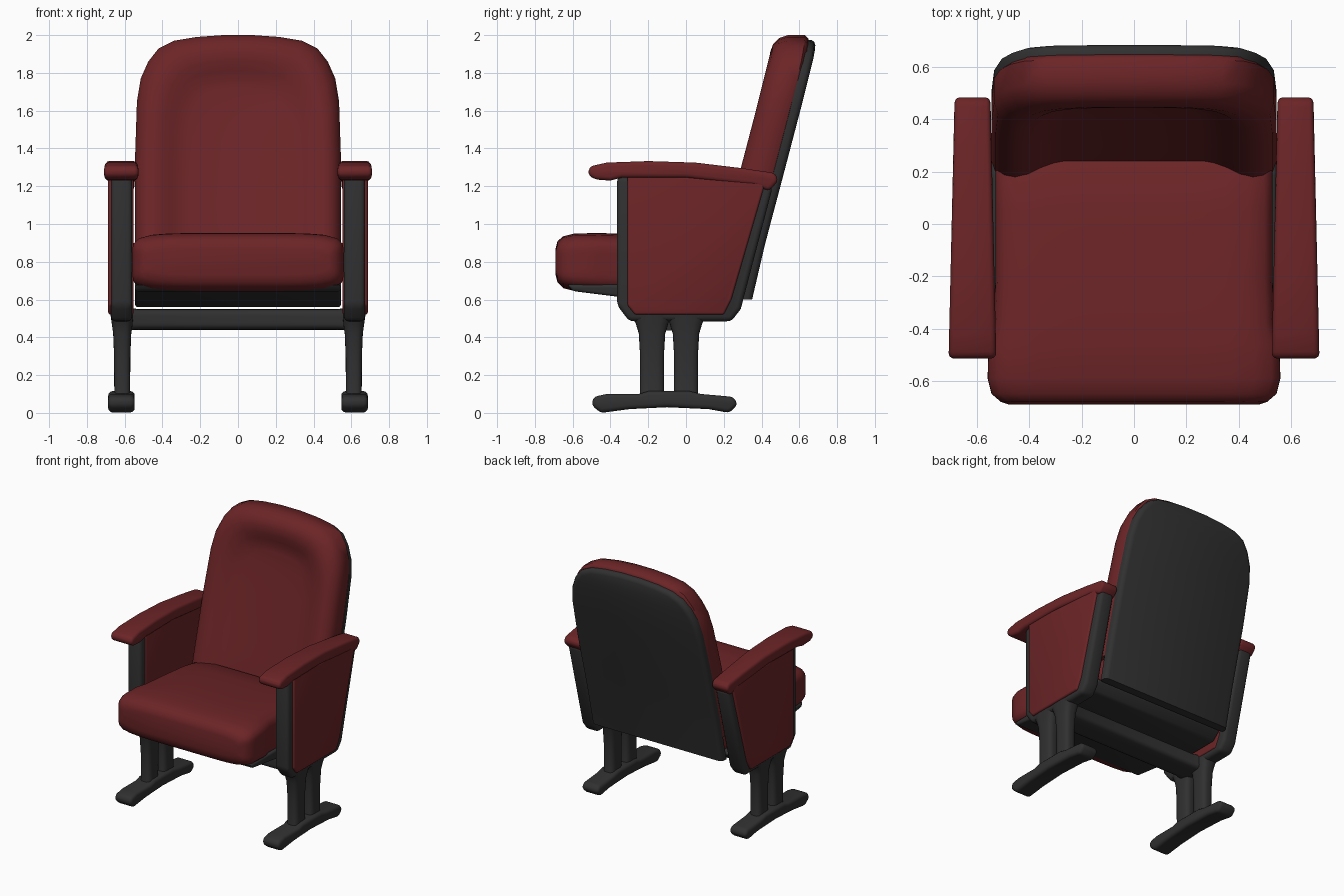
import bpy, bmesh, math

if "Cube" in bpy.data.objects:
    bpy.data.objects.remove(bpy.data.objects["Cube"], do_unlink=True)


def material(name, rgb):
    m = bpy.data.materials.new(name)
    m.use_nodes = True
    m.diffuse_color = (*rgb, 1)
    bsdf = m.node_tree.nodes["Principled BSDF"]
    bsdf.inputs["Base Color"].default_value = (*rgb, 1)
    bsdf.inputs["Roughness"].default_value = 0.8
    return m


RED = material("dark red fabric", (0.15, 0.018, 0.02))
GREY = material("charcoal metal", (0.03, 0.03, 0.03))


def finish(name, bm, mat, angle=50):
    bmesh.ops.recalc_face_normals(bm, faces=bm.faces)
    me = bpy.data.meshes.new(name)
    bm.to_mesh(me)
    bm.free()
    for p in me.polygons:
        p.use_smooth = True
    me.set_sharp_from_angle(angle=math.radians(angle))
    me.materials.append(mat)
    ob = bpy.data.objects.new(name, me)
    bpy.context.collection.objects.link(ob)
    return ob


def prism(name, profile, x0, x1, mat, bevel, shape=None):
    """Extrude a (y, z) profile from x0 to x1 and round its edges."""
    bm = bmesh.new()
    a, b = ([bm.verts.new((x, y, z)) for y, z in profile] for x in (x0, x1))
    bm.faces.new(a)
    bm.faces.new(b)
    for i in range(len(a)):
        bm.faces.new((a[i - 1], a[i], b[i], b[i - 1]))
    bmesh.ops.recalc_face_normals(bm, faces=bm.faces)
    edges = [e for e in bm.edges if e.calc_face_angle(0) > 0.4]
    bmesh.ops.bevel(bm, geom=edges, offset=bevel, segments=3, profile=0.5,
                    affect='EDGES', clamp_overlap=True)
    if shape:
        for v in bm.verts:
            v.co = shape(v.co.copy())
    return finish(name, bm, mat)


def loft(name, sections, place, mat, power=5, count=32):
    """Skin rounded rectangles; sections are (t, centre u, centre v, half u, half v)."""
    bm = bmesh.new()
    rings = []
    for t, cu, cv, hu, hv in sections:
        ring = []
        for i in range(count):
            a = 2 * math.pi * (i + 0.5) / count
            c, s = math.cos(a), math.sin(a)
            r = (abs(c) ** power + abs(s) ** power) ** (-1 / power)
            ring.append(bm.verts.new(place(t, cu + hu * c * r, cv + hv * s * r)))
        rings.append(ring)
    for a, b in zip(rings, rings[1:]):
        for i in range(count):
            bm.faces.new((a[i - 1], a[i], b[i], b[i - 1]))
    bm.faces.new(rings[0])
    bm.faces.new(rings[-1])
    return finish(name, bm, mat)


# Backrest: layered outline that follows the leaning back line
LEAN = [(0.6, 0.35), (0.9, 0.42), (1.2, 0.5), (1.6, 0.605), (1.9, 0.68), (2.0, 0.69)]


def lean(z):
    for (z0, y0), (z1, y1) in zip(LEAN, LEAN[1:]):
        if z <= z1:
            break
    return y0 + (y1 - y0) * (z - z0) / (z1 - z0)


def back_slab(name, bottom, top, layers, mat):
    outline = [(0.545, z) for z in (bottom, 0.9, 1.05, 1.2, 1.35)]
    outline += [(0.54, 1.5), (0.535, 1.65), (0.515, 1.77), (0.475, 1.86),
                (0.42, 1.93), (0.34, 1.97), (0.22, 1.99), (0.08, 2.0)]
    stretch = (top - bottom) / (2.0 - bottom)
    bm = bmesh.new()
    rings = []
    for inset, depth in layers:
        sx = 1 - inset / 0.545
        sz = stretch * (1 - inset / (2.0 - bottom))
        pts = [(x * sx, bottom + (z - bottom) * sz) for x, z in outline]
        pts += [(-x, z) for x, z in reversed(pts)]
        rings.append([bm.verts.new((x, lean(z) - depth, z)) for x, z in pts])
    n = len(rings[0])
    for a, b in zip(rings, rings[1:]):
        for i in range(n):
            bm.faces.new((a[i - 1], a[i], b[i], b[i - 1]))
    for r in (rings[0], rings[-1]):
        for k in range(n // 2 - 1):
            bm.faces.new((r[k], r[k + 1], r[n - 2 - k], r[n - 1 - k]))
    return finish(name, bm, mat)


back_slab("back_cushion", 0.78, 2.0,
          [(0.02, 0.04), (0, 0.06), (0, 0.15), (0.015, 0.195), (0.05, 0.225),
           (0.09, 0.235), (0.14, 0.225), (0.19, 0.2), (0.24, 0.18), (0.28, 0.172)], RED)
back_slab("back_shell", 0.6, 1.975,
          [(0.03, 0), (0.01, 0.008), (0, 0.025), (0, 0.055), (0.02, 0.062)], GREY)

# Seat cushion, wider ahead of the arm posts, and the pan under it
seat = [(-0.69, 0.48, 0.73, 0.87), (-0.68, 0.51, 0.69, 0.91), (-0.65, 0.545, 0.66, 0.935),
        (-0.59, 0.56, 0.645, 0.95), (-0.46, 0.557, 0.635, 0.952), (-0.38, 0.535, 0.63, 0.95),
        (-0.2, 0.53, 0.62, 0.94), (0.05, 0.53, 0.61, 0.915), (0.22, 0.53, 0.61, 0.885),
        (0.29, 0.51, 0.64, 0.84)]
loft("seat_cushion", [(y, 0, (lo + hi) / 2, w, (hi - lo) / 2) for y, w, lo, hi in seat],
     lambda t, u, v: (u, t, v), RED, power=6, count=48)
prism("seat_pan", [(-0.63, 0.68), (-0.6, 0.645), (-0.36, 0.615), (-0.1, 0.56), (0.2, 0.56),
                   (0.27, 0.62), (0.2, 0.68)], -0.545, 0.545, GREY, 0.015)

# Cross beam joining the two side frames
loft("cross_beam", [(-0.6, 0, 0.495, 0.12, 0.06), (-0.52, 0, 0.495, 0.1, 0.055),
                    (0.52, 0, 0.495, 0.1, 0.055), (0.6, 0, 0.495, 0.12, 0.06)],
     lambda t, u, v: (t, u - 0.08, v), GREY)


def taper(co):
    co.x = math.copysign(0.617 + (abs(co.x) - 0.617) * (1 - 0.25 * (co.y + 0.5)), co.x)
    return co


# Side assemblies: frame, fabric panel, arm rest, posts and foot
for side, s in (("left", 1), ("right", -1)):
    prism(side + "_side_frame",
          [(-0.365, 1.25), (-0.365, 0.57), (-0.3, 0.485), (0.24, 0.485), (0.29, 0.55),
           (0.46, 1.2)], s * 0.56, s * 0.672, GREY, 0.025)
    prism(side + "_side_panel",
          [(-0.31, 1.27), (-0.31, 0.57), (-0.27, 0.52), (0.2, 0.52), (0.24, 0.6),
           (0.42, 1.22)], s * 0.553, s * 0.687, RED, 0.012)
    prism(side + "_arm_rest",
          [(-0.52, 1.26), (-0.51, 1.305), (-0.42, 1.325), (-0.2, 1.333), (0.05, 1.325),
           (0.3, 1.295), (0.47, 1.27), (0.49, 1.23), (0.44, 1.175), (0.36, 1.205),
           (0.0, 1.245), (-0.34, 1.245), (-0.4, 1.23), (-0.48, 1.235)],
          s * 0.527, s * 0.709, RED, 0.022, taper)
    for place_name, y in (("front", -0.18), ("rear", 0.0)):
        loft(f"{side}_{place_name}_post",
             [(0.05, 0.613, y, 0.055, 0.075), (0.11, 0.613, y, 0.042, 0.063),
              (0.3, 0.613, y, 0.043, 0.063), (0.42, 0.613, y, 0.048, 0.07),
              (0.47, 0.613, y, 0.055, 0.085), (0.52, 0.615, y, 0.06, 0.11)],
             lambda t, u, v: (s * u, v, t), GREY, power=4, count=20)
    prism(side + "_foot",
          [(-0.5, 0.04), (-0.49, 0.085), (-0.42, 0.1), (-0.25, 0.1), (-0.2, 0.115),
           (0.02, 0.115), (0.08, 0.1), (0.25, 0.085), (0.275, 0.045), (0.23, 0.0),
           (0.12, 0.02), (-0.1, 0.03), (-0.3, 0.02), (-0.45, 0.0)],
          s * 0.547, s * 0.687, GREY, 0.022)
